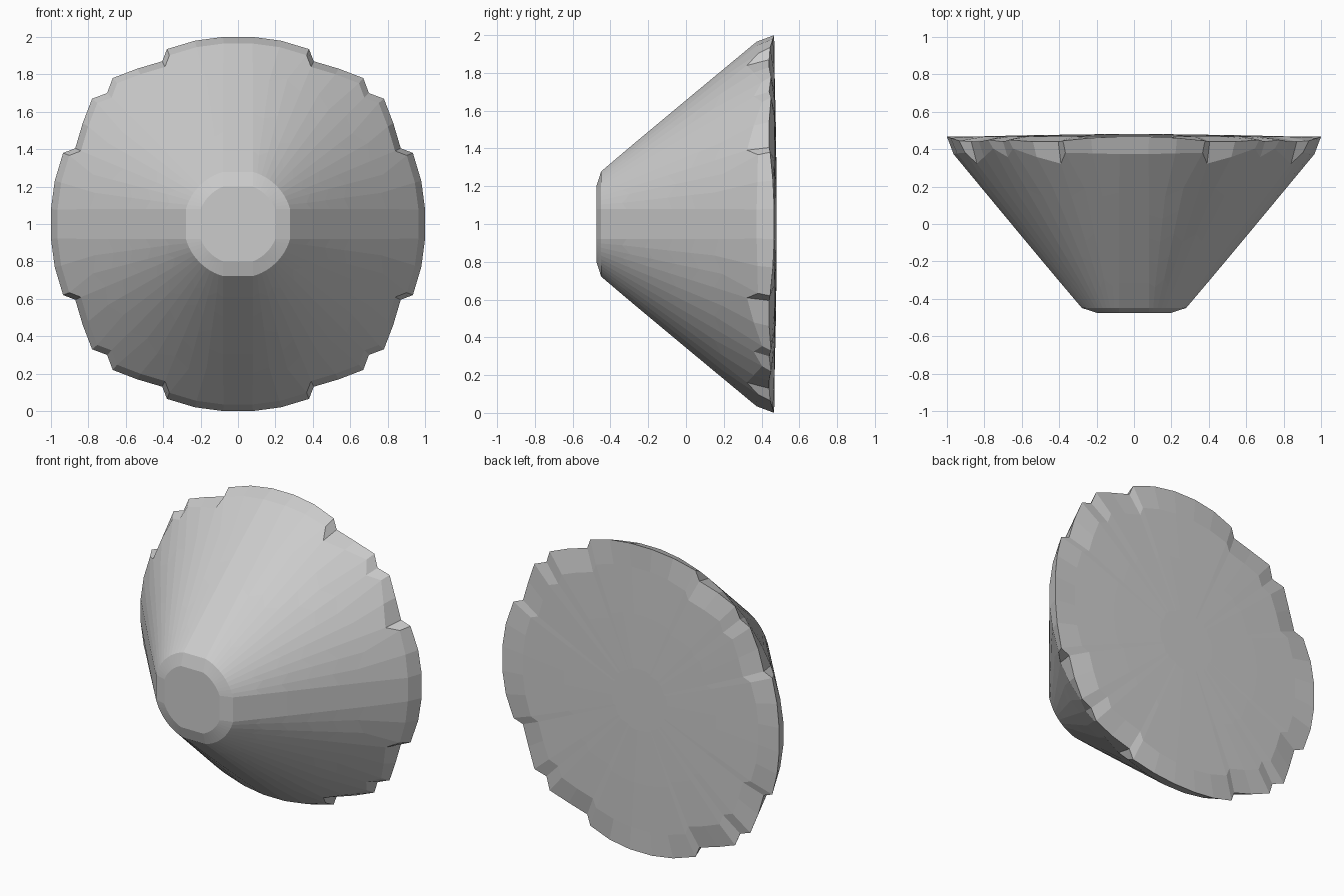
import bpy, bmesh, math

if "Cube" in bpy.data.objects:
    bpy.data.objects.remove(bpy.data.objects["Cube"])

# One quarter of the notched rim outline, seen from the front
half = [(1.0, .08), (.98, .23), (.935, .38), (.87, .405), (.83, .54), (.78, .67)]
rim_quarter = half + [(.70, .70)] + [(b, a) for a, b in reversed(half)]
rim_depths = [.467, .46, .445, .44, .44, .45, .44, .45, .44, .44, .445, .46, .467]
N = len(rim_quarter)


def cone_y(r):
    return -.455 + (r - .285) * .825 / .68


def full_turn(quarter):
    """Repeat quarter points (x, y, z) four times around the y axis."""
    pts = []
    for k in range(4):
        for x, y, z in quarter:
            for _ in range(k):
                x, z = -z, x
            pts.append((x, y, z + 1))
    return pts


def round_ring(r, y=None, stagger=0.0):
    """Ring whose four axis strips keep a constant width of 0.16."""
    a0 = math.asin(.08 / r)
    quarter = []
    for i in range(N):
        a = a0 + (math.pi / 2 - 2 * a0) * i / (N - 1)
        rr = r + (stagger * (-1) ** i if 0 < i < N - 1 else 0)
        quarter.append((rr * math.cos(a), cone_y(rr) if y is None else y, rr * math.sin(a)))
    return full_turn(quarter)


def rim_ring(scale, depth):
    return full_turn([(x * scale, depth(i, math.hypot(x, z) * scale), z * scale)
                      for i, (x, z) in enumerate(rim_quarter)])


rings = [round_ring(.215, -.475), round_ring(.29)]                # blunt front tip
rings += [round_ring(r, stagger=.018) for r in (.40, .50, .60, .70, .80)]  # faceted cone wall
rings += [rim_ring(.965, lambda i, r: cone_y(r)),                 # notched rim
          rim_ring(1.0, lambda i, r: rim_depths[i])]
rings += [rim_ring(s, lambda i, r, y=y: y)                        # slightly domed back
          for s, y in ((.85, .468), (.55, .475), (.2, .48))]

bm = bmesh.new()
loops = [[bm.verts.new(p) for p in ring] for ring in rings]
for a, b in zip(loops, loops[1:]):
    for i in range(len(a)):
        j = (i + 1) % len(a)
        bm.faces.new((a[i], a[j], b[j], b[i]))
bm.faces.new(loops[0])
bm.faces.new(loops[-1])
bmesh.ops.recalc_face_normals(bm, faces=bm.faces)

mesh = bpy.data.meshes.new("faceted_cone")
bm.to_mesh(mesh)
bm.free()
obj = bpy.data.objects.new("faceted_cone", mesh)
bpy.context.collection.objects.link(obj)
